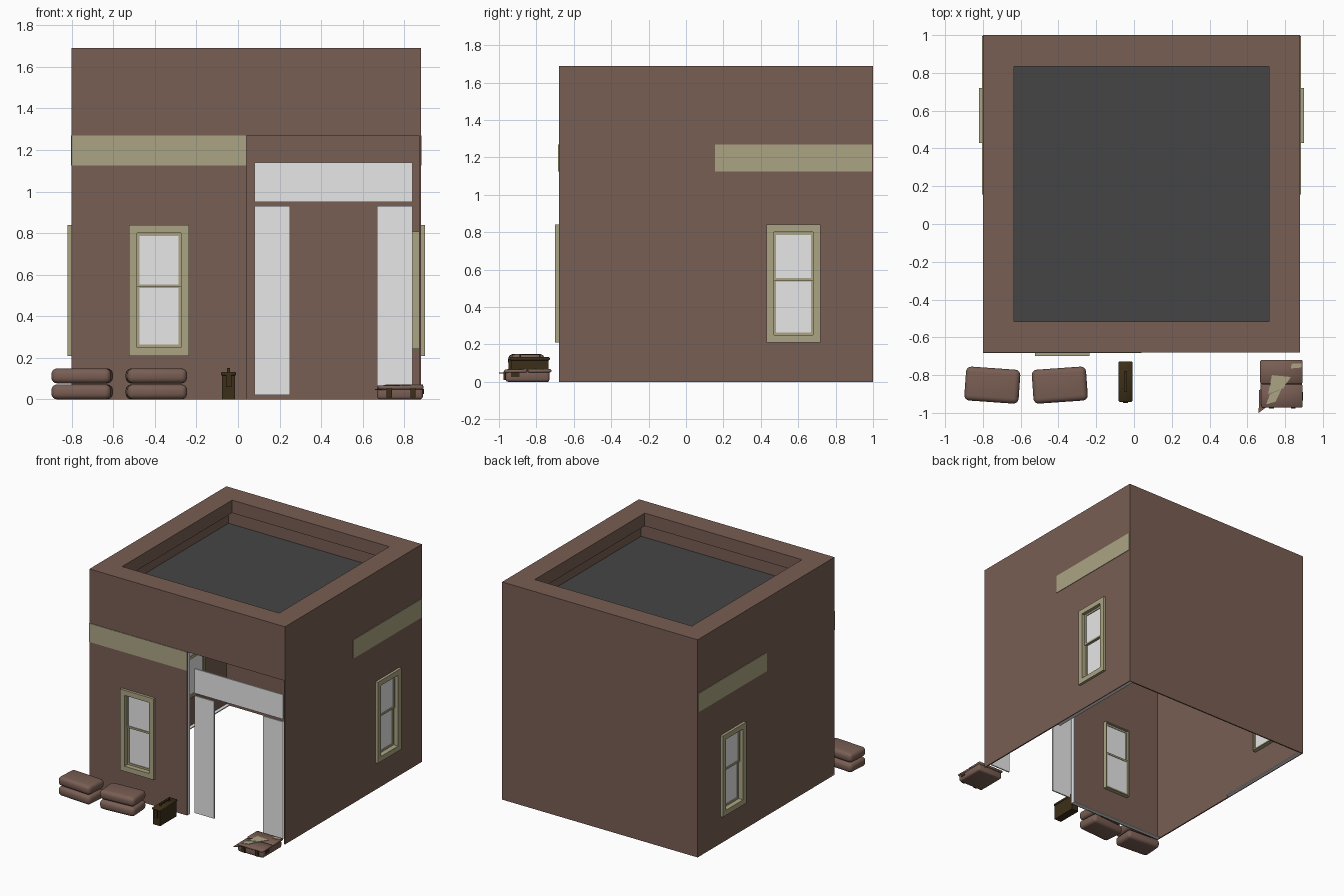
import bpy
import bmesh
from math import radians
from mathutils import Matrix, Vector

if "Cube" in bpy.data.objects:
    bpy.data.objects.remove(bpy.data.objects["Cube"], do_unlink=True)


def material(name, rgb):
    m = bpy.data.materials.new(name)
    m.use_nodes = True
    m.diffuse_color = (*rgb, 1)
    m.node_tree.nodes["Principled BSDF"].inputs["Base Color"].default_value = (*rgb, 1)
    return m


BROWN = material("brown_wall", (0.19, 0.112, 0.088))
OLIVE = material("olive_trim", (0.41, 0.375, 0.23))
WHITE = material("pale_panel", (0.8, 0.8, 0.8))
ROOF = material("roof_grey", (0.06, 0.06, 0.06))
DARK = material("dark_olive_metal", (0.045, 0.028, 0.009))
IDENTITY = Matrix()


def finish(bm, name, mat, matrix=IDENTITY):
    bmesh.ops.recalc_face_normals(bm, faces=bm.faces)
    me = bpy.data.meshes.new(name)
    bm.to_mesh(me)
    bm.free()
    me.materials.append(mat)
    ob = bpy.data.objects.new(name, me)
    ob.matrix_world = matrix
    bpy.context.collection.objects.link(ob)
    return ob


def box(name, lo, hi, mat, matrix=IDENTITY, bevel=0, segments=3):
    lo, hi = Vector(lo), Vector(hi)
    bm = bmesh.new()
    bmesh.ops.create_cube(bm, size=1)
    for v in bm.verts:
        v.co = (lo + hi) / 2 + v.co * (hi - lo)
    ob = finish(bm, name, mat, matrix)
    if bevel:
        mod = ob.modifiers.new("rounding", "BEVEL")
        mod.width, mod.segments = bevel, segments
        for p in ob.data.polygons:
            p.use_smooth = True
    return ob


def ring(name, outer, inner, y0, y1, mat, matrix=IDENTITY):
    """Rectangular frame in the xz plane, from depth y0 to y1."""
    bm = bmesh.new()
    loops = []
    for (a, b, c, d), y in ((outer, y0), (inner, y0), (inner, y1), (outer, y1)):
        loops.append([bm.verts.new((x, y, z)) for x, z in ((a, b), (c, b), (c, d), (a, d))])
    for i in range(4):
        p, q = loops[i], loops[(i + 1) % 4]
        for k in range(4):
            n = (k + 1) % 4
            bm.faces.new((p[k], p[n], q[n], q[k]))
    return finish(bm, name, mat, matrix)


# Half-width wall module with window, band and pale lower lip; outside is local -y
def window_wall(side, matrix):
    ring(side + "_window_wall", (-.42, 0, .42, 1.27), (-.108, .247, .108, .803), 0, .01, BROWN, matrix)
    box(side + "_band", (-.42, -.004, 1.125), (.42, .002, 1.27), OLIVE, matrix)
    box(side + "_wall_lip", (-.42, .008, 0), (.42, .035, .008), WHITE, matrix)
    ring(side + "_window_casing", (-.145, .21, .145, .84), (-.105, .25, .105, .8), -.02, 0, OLIVE, matrix)
    ring(side + "_window_jamb", (-.112, .243, .112, .807), (-.105, .25, .105, .8), -.01, .04, OLIVE, matrix)
    for part, z0, z1, y in (("lower", .25, .55, .018), ("upper", .54, .8, .008)):
        ring(f"{side}_{part}_sash", (-.105, z0, .105, z1), (-.093, z0 + .014, .093, z1 - .014),
             y, y + .014, OLIVE, matrix)
        box(f"{side}_{part}_glass", (-.095, y + .006, z0 + .01), (.095, y + .01, z1 - .01), WHITE, matrix)


window_wall("front", Matrix.Translation((-.38, -.68, 0)))
window_wall("left", Matrix.Translation((.88, .575, 0)) @ Matrix.Rotation(radians(90), 4, "Z"))
window_wall("right", Matrix.Translation((-.8, .575, 0)) @ Matrix.Rotation(radians(-90), 4, "Z"))

# Plain walls
box("back_wall", (-.8, .99, 0), (.88, 1, 1.27), BROWN)
box("left_plain_wall", (.87, -.68, 0), (.88, .155, 1.27), BROWN)
box("right_plain_wall", (-.8, -.68, 0), (-.79, .155, 1.27), BROWN)

# Upper walls, overhanging parapet cap and sunken roof
FLAT = Matrix.Rotation(radians(90), 4, "X")
OUTER = (-.8, -1, .88, .68)


def inset(d):
    return (OUTER[0] + d, OUTER[1] + d, OUTER[2] - d, OUTER[3] - d)


ring("upper_wall", OUTER, inset(.01), 1.27, 1.44, BROWN, FLAT)
ring("parapet_wall", OUTER, inset(.06), 1.44, 1.59, BROWN, FLAT)
ring("parapet_cap", OUTER, inset(.165), 1.59, 1.69, BROWN, FLAT)
box("roof", (-.79, -.67, 1.43), (.87, .99, 1.442), ROOF)

# Doorway panels
box("door_header", (.08, -.65, .95), (.84, -.64, 1.14), WHITE)
for side, x in (("right", .08), ("left", .67)):
    box(side + "_door_panel", (x, -.65, .02), (x + .17, -.64, .93), WHITE)
box("door_edge_lip", (.032, -.672, 0), (.04, -.645, 1.27), WHITE)

# Two piles of two sandbags
for pile, x, y, turn in (("outer", -.75, -.853, -4), ("inner", -.393, -.853, 4)):
    for level, z in (("lower", 0), ("upper", .077)):
        m = Matrix.Translation((x, y, z)) @ Matrix.Rotation(radians(turn), 4, "Z")
        box(f"{pile}_{level}_sandbag", (-.144, -.09, 0), (.144, .09, .072), BROWN, m, .028, 4)

# Metal storage can
box("can_body", (-.076, -.935, 0), (-.014, -.735, .115), DARK)
box("can_lid", (-.081, -.942, .115), (-.009, -.728, .132), DARK, bevel=.004, segments=1)
box("can_latch", (-.058, -.948, .06), (-.032, -.934, .122), DARK)
box("can_handle", (-.052, -.89, .143), (-.038, -.78, .15), DARK)
for y in (-.89, -.785):
    box("can_handle_post", (-.052, y, .13), (-.038, y + .008, .15), DARK)

# Low pack with flaps, straps and olive patches
box("pack_body", (.67, -.965, 0), (.89, -.73, .06), BROWN, bevel=.015)
box("pack_rear_flap", (.668, -.845, .05), (.893, -.72, .068), BROWN, bevel=.005, segments=1)
box("pack_front_flap", (.675, -.972, .048), (.893, -.85, .066), BROWN, bevel=.005, segments=1)
box("pack_side_buckle", (.888, -.935, .025), (.894, -.89, .05), DARK)
for x in (.715, .83):
    box("pack_front_strap", (x, -.976, .01), (x + .025, -.962, .055), DARK)


def patch(name, points, z, mat, thick=.004):
    bm = bmesh.new()
    face = bm.faces.new([bm.verts.new((x, y, z)) for x, y in points])
    top = bmesh.ops.extrude_face_region(bm, geom=[face])["geom"]
    bmesh.ops.translate(bm, vec=(0, 0, thick),
                        verts=[v for v in top if isinstance(v, bmesh.types.BMVert)])
    return finish(bm, name, mat)


patch("pack_torn_corner", ((.66, -1), (.72, -.955), (.7, -.86), (.662, -.88)), .045, BROWN)
patch("pack_wide_patch", ((.71, -.9), (.73, -.8), (.83, -.81), (.79, -.87)), .067, OLIVE)
patch("pack_front_patch", ((.7, -.955), (.72, -.9), (.78, -.875), (.75, -.94)), .065, OLIVE)
patch("pack_rear_patch", ((.83, -.765), (.835, -.74), (.89, -.738), (.885, -.76)), .067, OLIVE)
